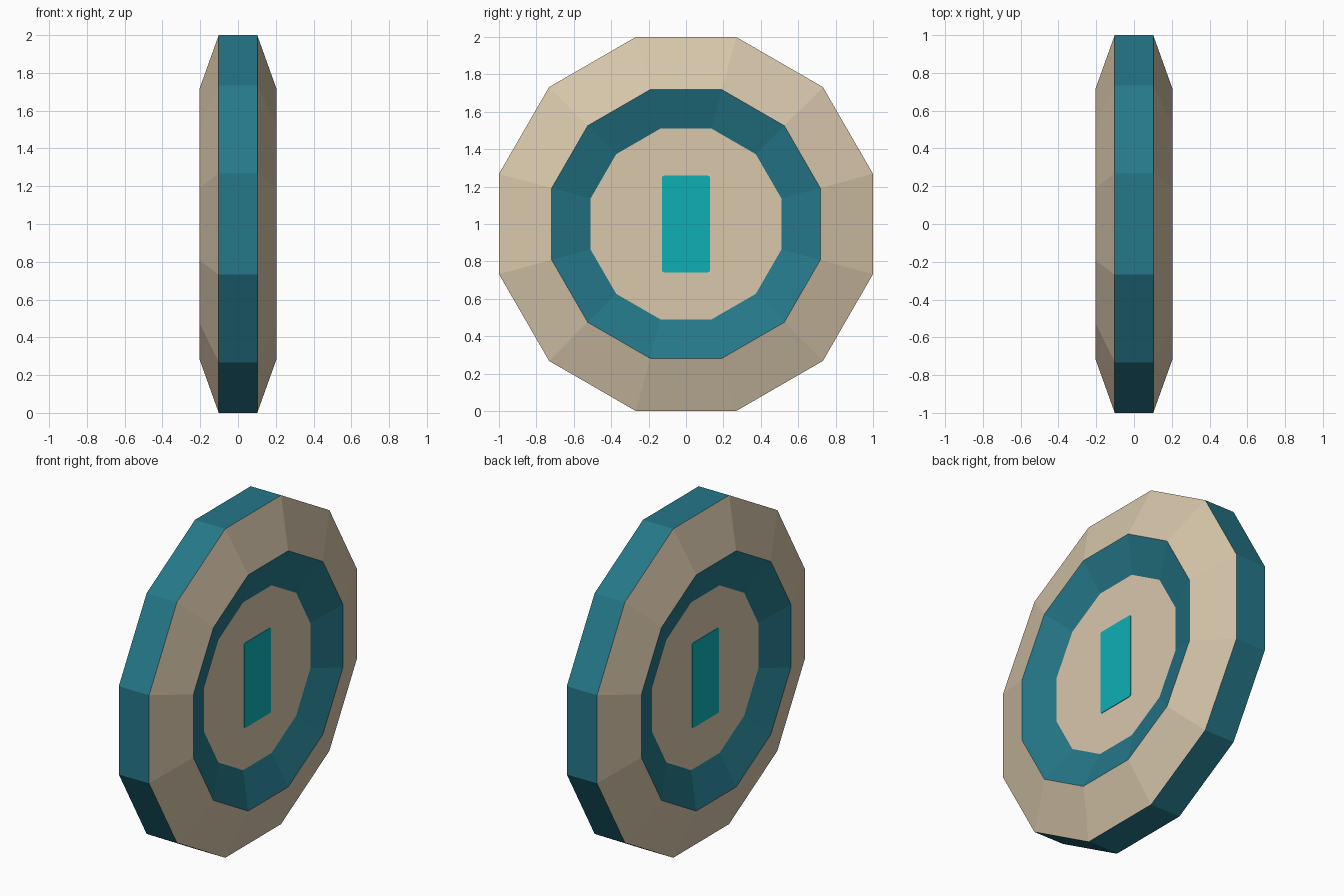
import bpy, bmesh, math

if "Cube" in bpy.data.objects:
    bpy.data.objects.remove(bpy.data.objects["Cube"])

SIDES = 12


def material(name, rgb):
    m = bpy.data.materials.new(name)
    m.diffuse_color = (*rgb, 1.0)
    m.use_nodes = True
    m.node_tree.nodes["Principled BSDF"].inputs["Base Color"].default_value = m.diffuse_color
    return m


beige = material("warm beige", (0.687, 0.571, 0.407))
teal = material("dark teal", (0.0185, 0.188, 0.254))
bright = material("bright teal", (0.0048, 0.429, 0.456))


def finish(bm, name, mats):
    bmesh.ops.recalc_face_normals(bm, faces=bm.faces)
    me = bpy.data.meshes.new(name)
    bm.to_mesh(me)
    bm.free()
    for m in mats:
        me.materials.append(m)
    ob = bpy.data.objects.new(name, me)
    bpy.context.collection.objects.link(ob)
    return ob


# Disc body: 12-sided profile (x, distance to flat side) turned about the x axis
half = [(0.13, 0.51), (0.203, 0.718), (0.102, 1.0)]
profile = half + [(-x, a) for x, a in reversed(half)]
band_mats = [1, 0, 1, 0, 1]   # recess, bevel, rim, bevel, recess

bm = bmesh.new()
rings = []
for x, apothem in profile:
    r = apothem / math.cos(math.pi / SIDES)
    rings.append([bm.verts.new((x,
                                r * math.cos((k + 0.5) * math.tau / SIDES),
                                1 + r * math.sin((k + 0.5) * math.tau / SIDES)))
                  for k in range(SIDES)])
for a, b, mat in zip(rings, rings[1:], band_mats):
    for k in range(SIDES):
        n = (k + 1) % SIDES
        bm.faces.new((a[k], a[n], b[n], b[k])).material_index = mat
for ring in (rings[0], rings[-1]):   # sunken centre faces
    bm.faces.new(ring)
finish(bm, "disc_body", [beige, teal])

# Thin rectangular plate with softened corners in each sunken centre
for side, name in ((1, "right_plate"), (-1, "left_plate")):
    bm = bmesh.new()
    corner = 0.01
    pts = []
    for i, (sy, sz) in enumerate(((1, 1), (-1, 1), (-1, -1), (1, -1))):
        for j in range(4):
            t = (i + j / 3) * math.pi / 2
            pts.append((sy * (0.128 - corner) + corner * math.cos(t),
                        1 + sz * (0.258 - corner) + corner * math.sin(t)))
    face = bm.faces.new([bm.verts.new((side * 0.128, y, z)) for y, z in pts])
    out = bmesh.ops.extrude_face_region(bm, geom=[face])
    for v in out["geom"]:
        if isinstance(v, bmesh.types.BMVert):
            v.co.x = side * 0.134
    finish(bm, name, [bright])
